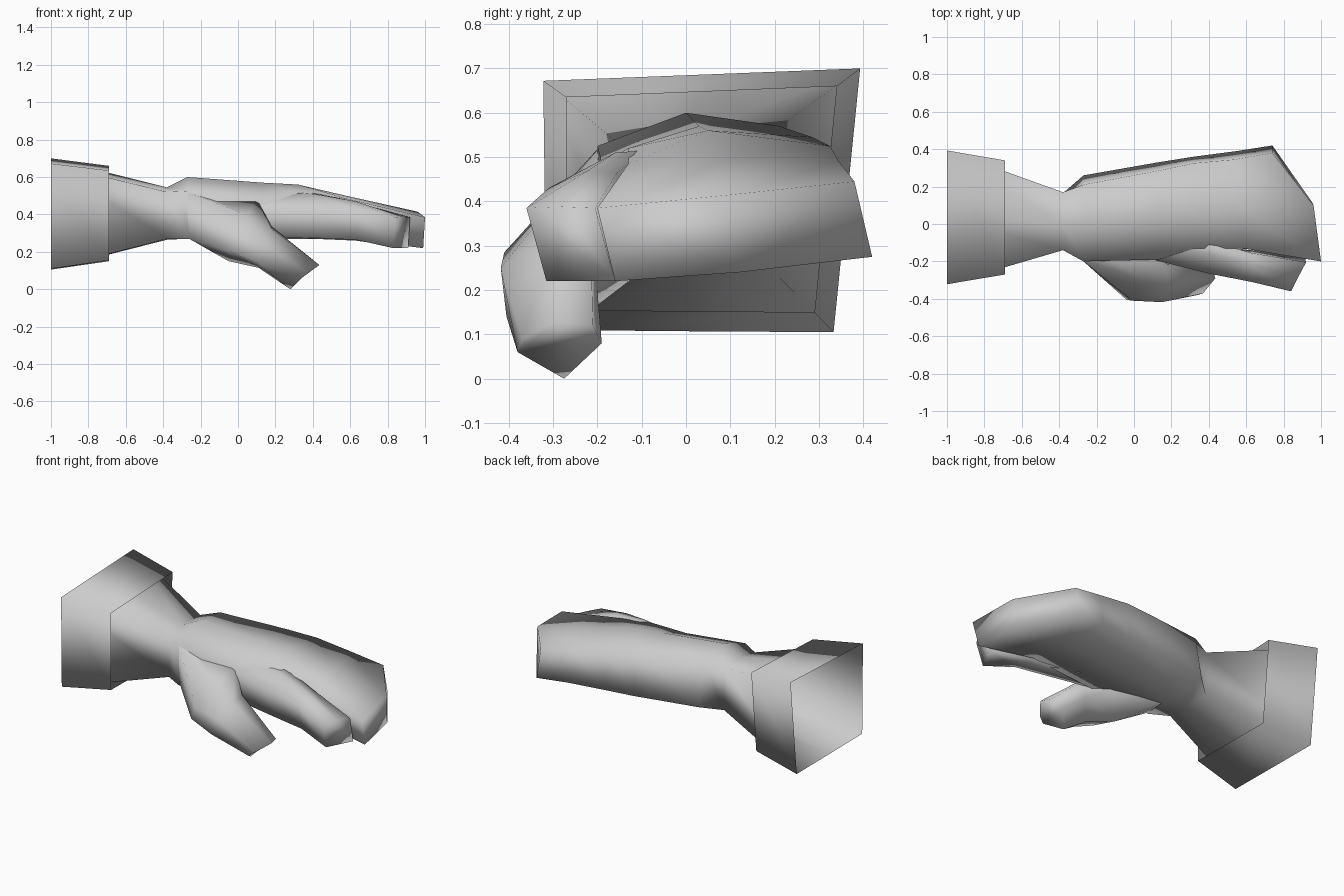
import bpy, bmesh


def loft(name, sections, cap_end=True):
    """Skin closed rings; a section is (x, [(y, z)...]) or a plain list of (x, y, z)."""
    bm = bmesh.new()
    rings = []
    for s in sections:
        pts = [(s[0], y, z) for y, z in s[1]] if isinstance(s, tuple) else s
        rings.append([bm.verts.new(p) for p in pts])
    n = len(rings[0])
    for a, b in zip(rings, rings[1:]):
        for i in range(n):
            j = (i + 1) % n
            bm.faces.new((a[i], a[j], b[j], b[i]))
    if cap_end:
        bm.faces.new(rings[-1])
    bmesh.ops.recalc_face_normals(bm, faces=bm.faces)
    for f in bm.faces:
        f.smooth = True
    me = bpy.data.meshes.new(name)
    bm.to_mesh(me)
    bm.free()
    ob = bpy.data.objects.new(name, me)
    bpy.context.collection.objects.link(ob)
    return ob


# Sleeve cuff: a thin tapered band, open at both ends
loft("cuff", [
    (-1.0, [(-.315, .11), (.333, .105), (.393, .70), (-.322, .672)]),
    (-.69, [(-.27, .155), (.29, .15), (.34, .66), (-.27, .635)]),
], cap_end=False)

# Forearm tapering from the cuff's back rim, palm and the three joined fingers
# ring order: bottom near, bottom middle, bottom far, top far, top middle, top near
loft("palm_and_fingers", [
    (-1.0, [(-.315, .11), (.009, .107), (.333, .105), (.393, .70), (.035, .686), (-.322, .672)]),
    (-.38, [(-.14, .27), (.01, .265), (.165, .275), (.17, .54), (0, .545), (-.14, .52)]),
    (-.27, [(-.20, .27), (.02, .27), (.26, .30), (.21, .57), (0, .60), (-.20, .525)]),
    (.13, [(-.19, .27), (.06, .28), (.33, .29), (.285, .545), (.03, .57), (-.19, .485)]),
    (.32, [(-.17, .27), (.08, .28), (.36, .29), (.325, .525), (.05, .56), (-.13, .52)]),
    [(.62, -.13, .265), (.60, .12, .27), (.55, .39, .285),
     (.54, .345, .49), (.60, .07, .495), (.58, -.13, .485)],
    [(.99, -.16, .22), (.95, .12, .24), (.74, .42, .275),
     (.74, .38, .445), (.96, .10, .415), (1.0, -.20, .385)],
])

# Separate index finger
loft("index_finger", [
    (.08, [(-.18, .28), (-.03, .28), (-.03, .52), (-.10, .50), (-.185, .45)]),
    (.40, [(-.24, .275), (-.12, .27), (-.09, .515), (-.16, .51), (-.265, .44)]),
    (.63, [(-.27, .265), (-.14, .26), (-.155, .465), (-.22, .47), (-.31, .43)]),
    [(.83, -.315, .22), (.91, -.16, .22), (.92, -.205, .385),
     (.88, -.28, .388), (.84, -.36, .385)],
])

# Thumb, dropping forward from the side of the palm
loft("thumb", [
    (-.27, [(-.10, .54), (-.198, .52), (-.20, .40), (-.19, .275), (-.05, .28), (-.03, .40)]),
    [(.10, -.17, .485), (.05, -.30, .395), (-.01, -.41, .285),
     (-.04, -.405, .20), (-.05, -.22, .15), (.05, -.12, .28)],
    [(.18, -.215, .335), (.18, -.31, .32), (.15, -.418, .25),
     (.10, -.405, .14), (.11, -.28, .115), (.19, -.20, .20)],
    [(.41, -.21, .12), (.435, -.29, .13), (.37, -.37, .09),
     (.34, -.38, .06), (.28, -.275, .0), (.35, -.19, .08)],
])
